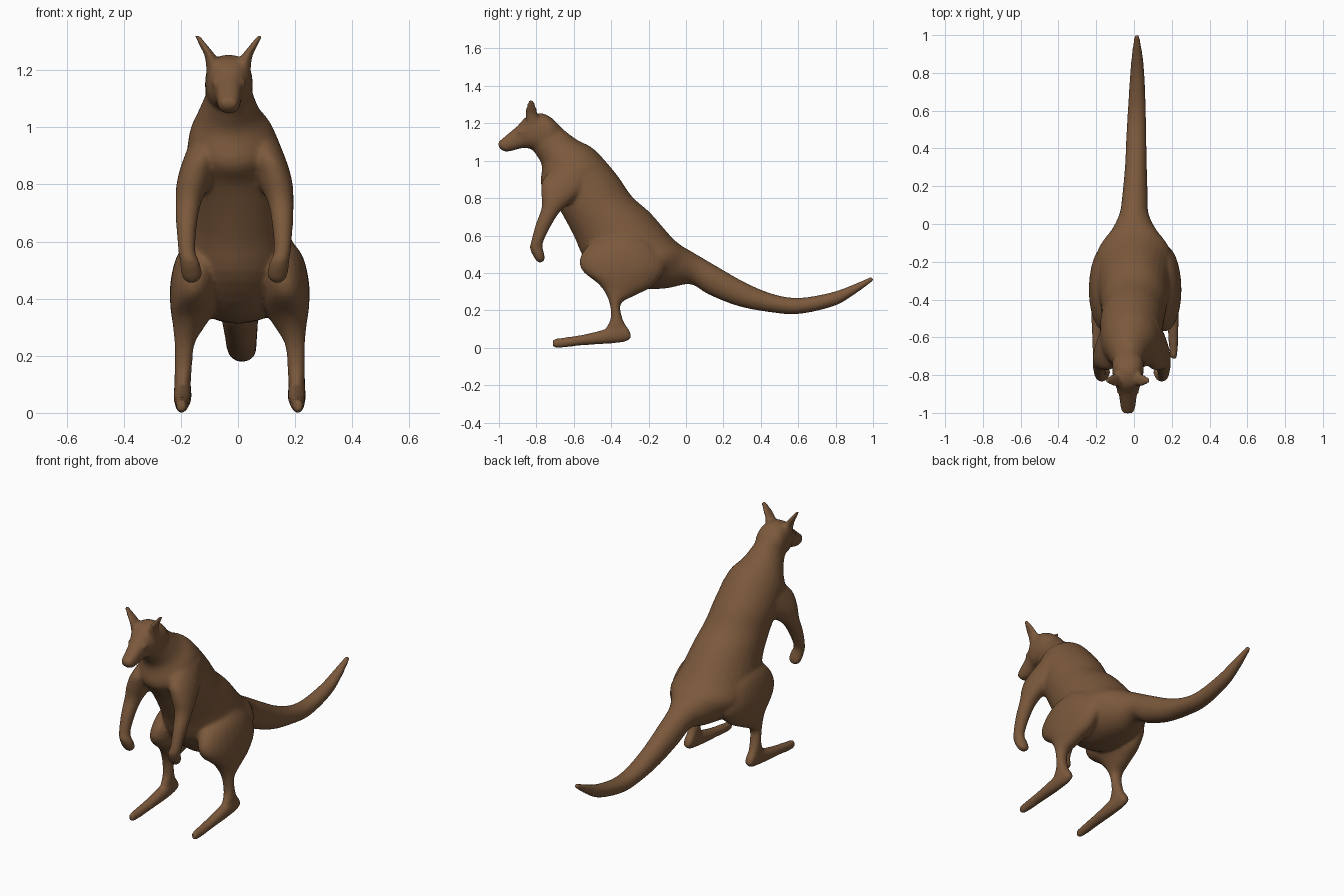
import bpy, bmesh, math
from mathutils import Vector, Matrix

fur = bpy.data.materials.new("brown fur")
fur.diffuse_color = (0.2, 0.1, 0.045, 1)

# Each row is one oval ring: side-view points y1,z1 and y2,z2, then centre x and half width.
BODY = [(-.72, 1.22, -.84, 1.08, -.03, .07), (-.66, 1.17, -.80, 1.03, -.03, .085),
        (-.58, 1.11, -.77, .97, -.03, .112), (-.49, 1.06, -.775, .87, -.02, .152),
        (-.37, .925, -.715, .80, -.015, .165), (-.29, .81, -.665, .72, -.005, .167),
        (-.19, .72, -.60, .60, 0, .178), (-.085, .60, -.53, .46, 0, .2),
        (-.03, .55, -.36, .33, 0, .205), (.02, .52, -.13, .315, 0, .125),
        (.08, .485, .02, .34, 0, .078), (.165, .435, .12, .285, .005, .068),
        (.33, .342, .28, .222, .01, .058), (.48, .283, .45, .19, .012, .053),
        (.61, .267, .60, .18, .015, .048), (.77, .294, .79, .222, .017, .039),
        (.88, .332, .90, .284, .017, .03), (.993, .382, 1.005, .36, .015, .014)]
HEAD = [(-1.005, 1.10, -1.0, 1.07, -.032, .024), (-.985, 1.115, -.975, 1.05, -.032, .037),
        (-.95, 1.145, -.94, 1.05, -.032, .042), (-.90, 1.187, -.87, 1.068, -.032, .052),
        (-.85, 1.238, -.82, 1.06, -.032, .075), (-.78, 1.255, -.76, 1.05, -.032, .083),
        (-.72, 1.23, -.71, 1.05, -.032, .08), (-.66, 1.17, -.68, 1.07, -.032, .05)]
ARM = [(-.68, .99, -.46, .96, .08, .065), (-.765, .90, -.53, .85, .118, .066),
       (-.774, .83, -.61, .78, .143, .06), (-.772, .75, -.67, .73, .161, .046),
       (-.804, .66, -.717, .66, .168, .037), (-.828, .57, -.765, .56, .167, .03),
       (-.835, .53, -.762, .52, .156, .035), (-.807, .473, -.755, .488, .15, .036),
       (-.787, .453, -.757, .462, .15, .018)]
LEG = [(-.40, .62, -.24, .61, .11, .06), (-.51, .56, -.16, .54, .135, .085),
       (-.567, .48, -.11, .43, .153, .09), (-.553, .41, -.17, .335, .163, .08),
       (-.462, .335, -.27, .28, .178, .056), (-.412, .25, -.348, .235, .193, .036),
       (-.403, .16, -.337, .15, .198, .031), (-.43, .10, -.303, .09, .20, .028),
       (-.43, .05, -.31, .05, .20, .024)]
FOOT = [(-.298, .085, -.293, .05, .20, .021), (-.34, .13, -.33, .03, .20, .029),
        (-.43, .10, -.43, .02, .20, .032), (-.55, .07, -.56, .012, .201, .029),
        (-.66, .054, -.66, 0, .203, .023), (-.712, .047, -.712, 0, .204, .017)]
EAR = [(-.855, 1.19, -.775, 1.19, .048, .03), (-.858, 1.245, -.79, 1.245, .062, .021),
       (-.856, 1.285, -.797, 1.28, .085, .015), (-.842, 1.327, -.815, 1.323, .113, .009)]


def smooth_rows(rows, steps=4):
    """Catmull-Rom interpolation between the rings."""
    rows = [Vector(r) for r in rows]
    p = [rows[0]] + rows + [rows[-1]]
    out = []
    for i in range(1, len(p) - 2):
        a, b, c, d = p[i - 1:i + 3]
        for k in range(steps):
            t = k / steps
            out.append(.5 * (2 * b + (c - a) * t + (2 * a - 5 * b + 4 * c - d) * t ** 2
                             + (3 * b - a - 3 * c + d) * t ** 3))
    return out + [rows[-1]]


def loft(bm, rows, side=1, shift=0, n=24, power=1):
    rings = []
    for y1, z1, y2, z2, xc, hw in smooth_rows(rows):
        ring = []
        for k in range(n):
            a = 2 * math.pi * k / n
            c, s = (math.copysign(abs(f) ** power, f) for f in (math.cos(a), math.sin(a)))
            ring.append(bm.verts.new((side * (xc + hw * s) + shift,
                                      (y1 + y2) / 2 + (y1 - y2) / 2 * c,
                                      (z1 + z2) / 2 + (z1 - z2) / 2 * c)))
        rings.append(ring)
    for r, q in zip(rings, rings[1:]):
        for k in range(n):
            bm.faces.new((r[k], r[(k + 1) % n], q[(k + 1) % n], q[k]))
    bm.faces.new(rings[0])
    bm.faces.new(rings[-1])


# Body, head, ears, arms and legs, fused into one skin
bm = bmesh.new()
loft(bm, BODY, n=32)
loft(bm, HEAD, power=.85)
for side in (-1, 1):
    loft(bm, ARM, side, -.012)
    loft(bm, LEG, side, .006)
    loft(bm, FOOT, side, .006)
    loft(bm, EAR, side, -.033, n=16)
    # Eyes
    bmesh.ops.create_uvsphere(bm, u_segments=12, v_segments=8, radius=.014,
                              matrix=Matrix.Translation((side * .047 - .032, -.888, 1.155)))
bmesh.ops.recalc_face_normals(bm, faces=bm.faces)
mesh = bpy.data.meshes.new("body")
bm.to_mesh(mesh)
bm.free()
mesh.materials.append(fur)
body = bpy.data.objects.new("body", mesh)
bpy.context.collection.objects.link(body)

remesh = body.modifiers.new("fuse", 'REMESH')
remesh.mode = 'VOXEL'
remesh.voxel_size = .008
remesh.use_smooth_shade = True
soften = body.modifiers.new("soften", 'SMOOTH')
soften.factor = .5
soften.iterations = 12
